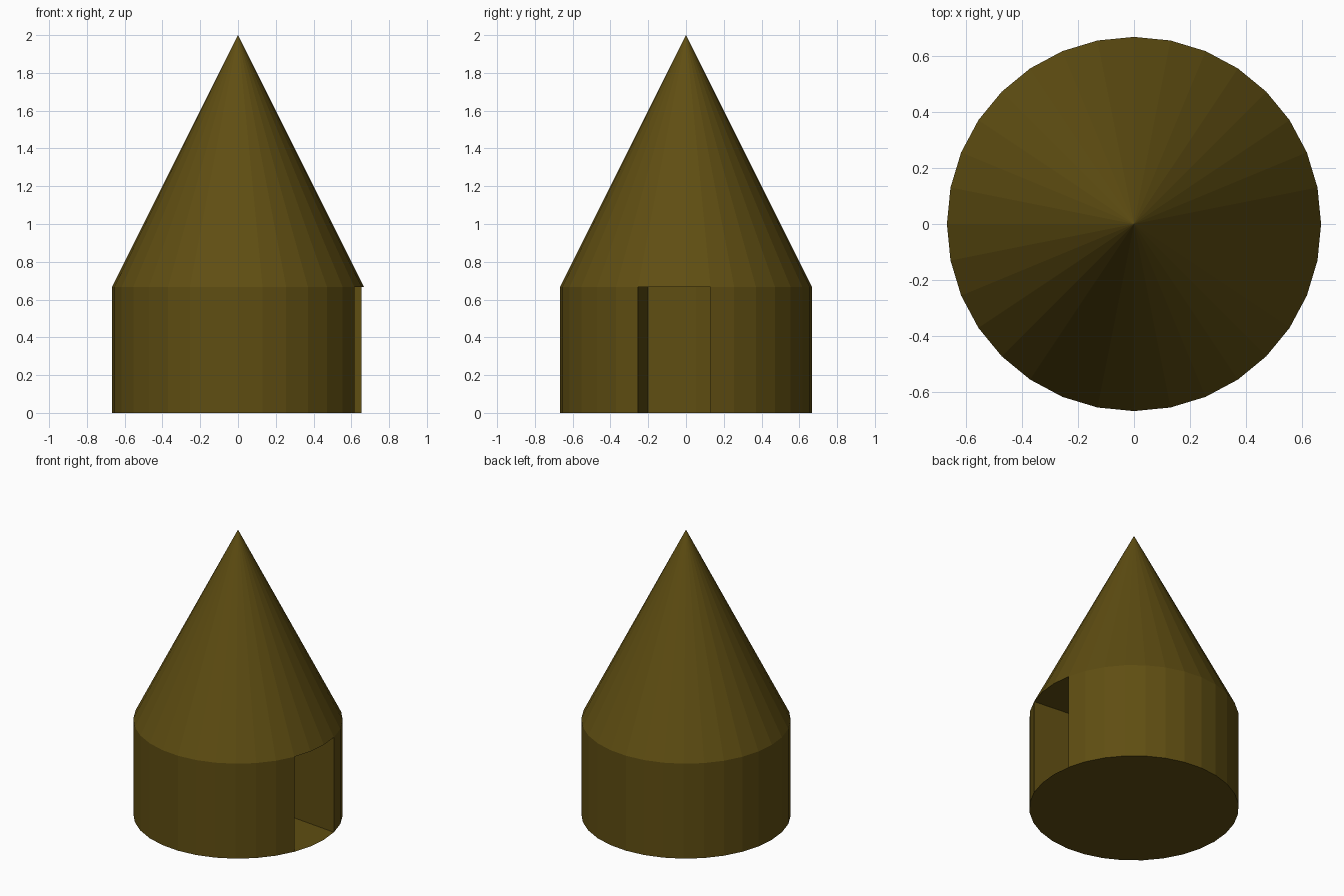
import bpy
import bmesh
from math import cos, sin, pi
from mathutils import Vector

SIDES, RADIUS, WALL_H, TOTAL_H = 32, 2 / 3, 2 / 3, 2.0
STEP = 2 * pi / SIDES
RECESS = 0.55

cube = bpy.data.objects.get("Cube")
if cube:
    bpy.data.objects.remove(cube, do_unlink=True)

olive = bpy.data.materials.new("dark olive brown")
olive.use_nodes = True
colour = (0.115, 0.076, 0.006, 1)
olive.diffuse_color = colour
olive.node_tree.nodes["Principled BSDF"].inputs["Base Color"].default_value = colour


def ring_point(i, z=0.0):
    return Vector((RADIUS * cos(i * STEP), RADIUS * sin(i * STEP), z))


def add_object(name, bm):
    mesh = bpy.data.meshes.new(name)
    bm.to_mesh(mesh)
    bm.free()
    mesh.materials.append(olive)
    obj = bpy.data.objects.new(name, mesh)
    bpy.context.collection.objects.link(obj)
    return obj


# Round wall: three of its panels are pushed straight in to form the doorway
inward = Vector((-cos(STEP / 2), sin(STEP / 2), 0)) * RECESS
outline = [ring_point(i) for i in range(1, SIDES - 1)]
outline += [ring_point(i) + inward for i in range(-2, 2)]
bm = bmesh.new()
low = [bm.verts.new(p) for p in outline]
high = [bm.verts.new(p + Vector((0, 0, WALL_H))) for p in outline]
for i in range(len(outline)):
    j = (i + 1) % len(outline)
    bm.faces.new((low[i], low[j], high[j], high[i]))
add_object("round_wall", bm)

# Floor disc, facing down
bm = bmesh.new()
bm.faces.new([bm.verts.new(ring_point(i)) for i in reversed(range(SIDES))])
add_object("floor", bm)

# Conical roof, closed underneath as the doorway ceiling
bm = bmesh.new()
rim = [bm.verts.new(ring_point(i, WALL_H)) for i in range(SIDES)]
tip = bm.verts.new((0, 0, TOTAL_H))
for i in range(SIDES):
    bm.faces.new((rim[i], rim[(i + 1) % SIDES], tip))
bm.faces.new(rim[::-1])
add_object("cone_roof", bm)
